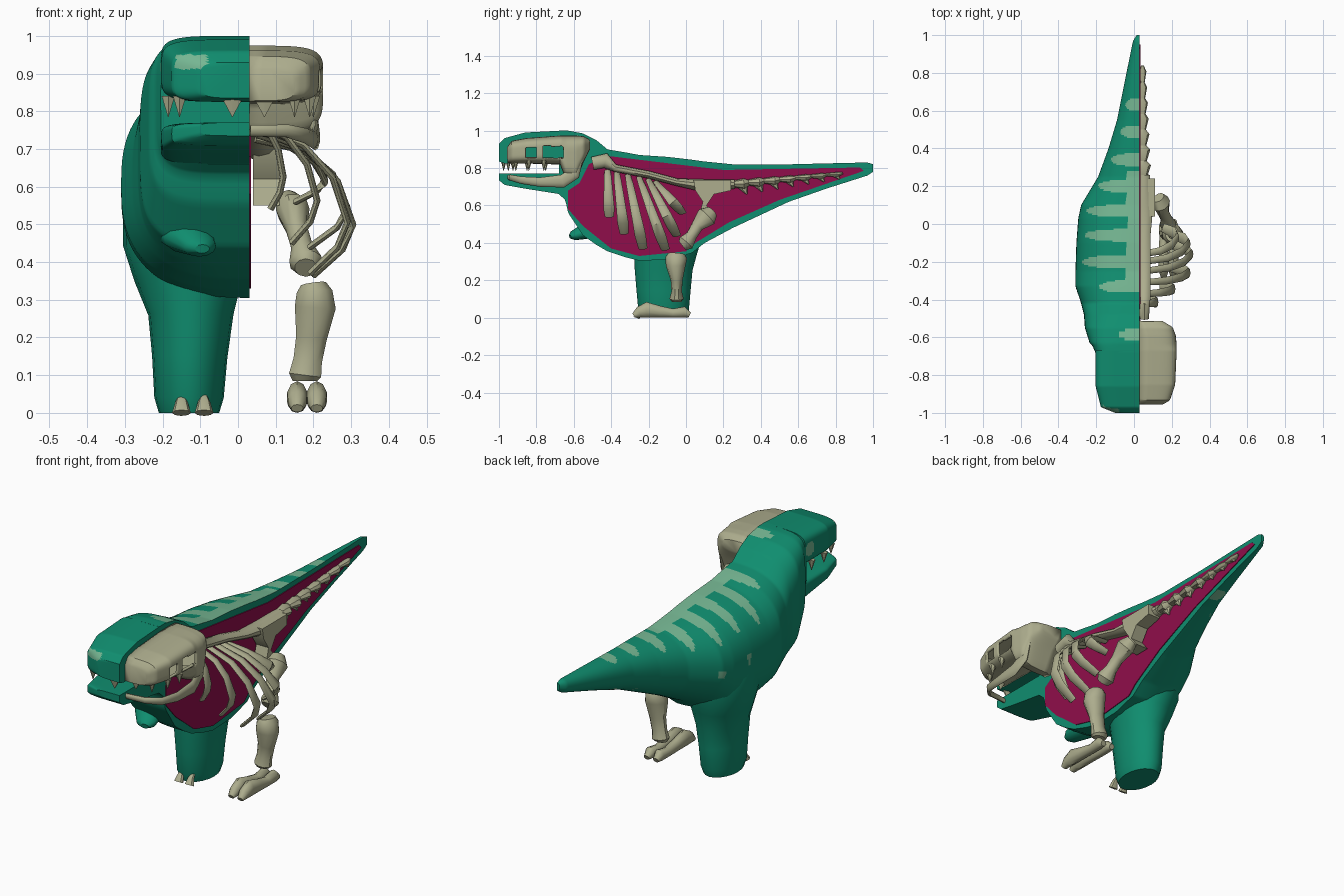
import bpy, bmesh, math
from mathutils import Vector

CUT = 0.03  # x of the plane that splits skin half and skeleton half


def material(name, rgb):
    m = bpy.data.materials.new(name)
    m.diffuse_color = (*rgb, 1)
    return m


GREEN = material("skin green", (0.005, 0.27, 0.16))
LIGHT = material("stripe green", (0.18, 0.47, 0.29))
FLESH = material("flesh magenta", (0.28, 0.004, 0.07))
BONE = material("bone", (0.42, 0.42, 0.27))


def finish(name, bm, mats):
    bmesh.ops.recalc_face_normals(bm, faces=bm.faces)
    me = bpy.data.meshes.new(name)
    bm.to_mesh(me)
    bm.free()
    for m in mats:
        me.materials.append(m)
    ob = bpy.data.objects.new(name, me)
    bpy.context.collection.objects.link(ob)
    return ob


def interp(table, v):
    for a, b in zip(table, table[1:]):
        if v <= b[0]:
            f = (v - a[0]) / (b[0] - a[0])
            return [p + (q - p) * f for p, q in zip(a, b)]
    return list(table[-1])


def half_loft(name, table, rows, side, mats, light=None, hole=None, cols=44, cap=True):
    """Half superellipse sections (y, top, bottom, width, exponent) lofted along y."""
    bm = bmesh.new()
    grid = []
    y0, y1 = table[0][0], table[-1][0]
    for i in range(rows + 1):
        y, zt, zb, w, e = interp(table, y0 + (y1 - y0) * i / rows)
        ring = []
        for j in range(cols + 1):
            t = math.pi * (j / cols - 0.5)
            c, s = max(math.cos(t), 0) ** e, abs(math.sin(t)) ** e
            z = (zt + zb) / 2 + (zt - zb) / 2 * math.copysign(s, math.sin(t))
            ring.append(bm.verts.new((CUT + side * w * (c if 0 < j < cols else 0), y, z)))
        grid.append(ring)
    for a, b in zip(grid, grid[1:]):
        for j in range(cols):
            f = bm.faces.new((a[j], a[j + 1], b[j + 1], b[j]))
            c = f.calc_center_median()
            if light and light(c):
                f.material_index = 1
            if hole and hole(c):
                bm.faces.remove(f)
        if cap:
            bm.faces.new((a[0], a[-1], b[-1], b[0]))
    bm.faces.new(grid[0])
    bm.faces.new(grid[-1])
    return finish(name, bm, mats)


def tube(name, pts, radii, mat=BONE, axis=(0, 1, 0), n=10):
    """Tube along points; each radius is (along axis, across axis)."""
    bm = bmesh.new()
    pts = [Vector(p) for p in pts]
    rings = []
    for i, p in enumerate(pts):
        t = (pts[min(i + 1, len(pts) - 1)] - pts[max(i - 1, 0)]).normalized()
        u = Vector(axis)
        u = (u - t * u.dot(t)).normalized()
        v = t.cross(u)
        a, b = radii[i]
        rings.append([bm.verts.new(p + u * a * math.cos(k * math.tau / n) + v * b * math.sin(k * math.tau / n))
                      for k in range(n)])
    for r, s in zip(rings, rings[1:]):
        for k in range(n):
            bm.faces.new((r[k], r[(k + 1) % n], s[(k + 1) % n], s[k]))
    bm.faces.new(rings[0])
    bm.faces.new(rings[-1])
    return finish(name, bm, [mat])


def plate(name, outline, x0, x1, mat):
    bm = bmesh.new()
    f = bm.faces.new([bm.verts.new((x0, y, z)) for y, z in outline])
    ext = bmesh.ops.extrude_face_region(bm, geom=[f])["geom"]
    bmesh.ops.translate(bm, vec=(x1 - x0, 0, 0), verts=[g for g in ext if isinstance(g, bmesh.types.BMVert)])
    return finish(name, bm, [mat])


# Painted stripes: (y, reach from the spine), plus flank spots
STRIPES = [(0.63, 0.075), (0.49, 0.10), (0.34, 0.15), (0.20, 0.22), (0.07, 0.28),
           (-0.06, 0.29), (-0.20, 0.31), (-0.33, 0.21), (-0.585, 0.10)]
SPOTS = [(-0.08, 0.62), (0.1, 0.6)]


def body_light(c):
    d = CUT - c.x
    if any((c.y - y) ** 2 + (c.z - z) ** 2 < 0.02 ** 2 for y, z in SPOTS):
        return True
    if c.z < 0.62:
        return False
    if d < 0.07 and -0.35 < c.y < 0.28:
        return True
    return any(d < r and abs(c.y - y) < 0.033 * (1 - (d / r) ** 4) ** 0.5 for y, r in STRIPES)


def head_light(c):
    nostril = c.y < -0.93 and -0.165 < c.x < -0.08 and 0.912 < c.z < 0.95
    eye = c.x < -0.15 and (c.y + 0.71) ** 2 + (c.z - 0.915) ** 2 < 0.035 ** 2
    return nostril or eye


# Skin half: neck, trunk and tail in one loft, then snout and jaw
skin = [GREEN, LIGHT]
half_loft("skin_body", [
    (-0.68, 1.0, 0.66, 0.235, 0.4), (-0.645, 1.0, 0.63, 0.25, 0.42), (-0.63, 1.0, 0.56, 0.265, 0.45),
    (-0.55, 0.985, 0.44, 0.29, 0.5), (-0.48, 0.95, 0.39, 0.295, 0.6), (-0.42, 0.90, 0.355, 0.31, 0.7),
    (-0.33, 0.885, 0.325, 0.34, 0.75), (-0.25, 0.87, 0.305, 0.34, 0.78), (-0.1, 0.86, 0.31, 0.335, 0.8),
    (0.03, 0.845, 0.345, 0.325, 0.85), (0.1, 0.835, 0.40, 0.31, 0.9), (0.25, 0.82, 0.48, 0.22, 0.9),
    (0.4, 0.82, 0.55, 0.165, 0.9), (0.55, 0.82, 0.62, 0.12, 0.9), (0.75, 0.825, 0.69, 0.08, 0.9),
    (0.97, 0.83, 0.76, 0.035, 0.9), (1.0, 0.82, 0.78, 0.015, 0.9)], 210, -1, skin, body_light)
half_loft("skin_snout", [
    (-1.0, 0.93, 0.835, 0.13, 0.4), (-0.97, 0.96, 0.825, 0.205, 0.4), (-0.86, 0.99, 0.825, 0.233, 0.4),
    (-0.67, 1.0, 0.825, 0.235, 0.4)], 60, -1, skin, head_light, cols=80)
half_loft("skin_jaw", [
    (-1.0, 0.77, 0.735, 0.13, 0.4), (-0.97, 0.77, 0.71, 0.205, 0.4), (-0.86, 0.77, 0.69, 0.233, 0.4),
    (-0.67, 0.77, 0.66, 0.235, 0.4)], 30, -1, skin)

# Skin leg and small arm
leg = [(0, -0.13, -0.12, 0.08, 0.12), (0.04, -0.13, -0.12, 0.092, 0.135), (0.15, -0.128, -0.12, 0.1, 0.145),
       (0.26, -0.125, -0.12, 0.113, 0.155), (0.36, -0.13, -0.11, 0.145, 0.17), (0.45, -0.14, -0.1, 0.165, 0.19),
       (0.6, -0.14, -0.1, 0.165, 0.19), (0.72, -0.12, -0.1, 0.12, 0.15)]
tube("skin_leg", [(x, y, z) for z, x, y, a, b in leg], [(b, a) for z, x, y, a, b in leg], GREEN, n=20)
tube("skin_arm", [(-0.17, -0.40, 0.53), (-0.13, -0.53, 0.465), (-0.10, -0.60, 0.44), (-0.095, -0.62, 0.435)],
     [(0.09, 0.1), (0.045, 0.07), (0.027, 0.045), (0.012, 0.02)], GREEN, axis=(0, 0, 1), n=12)

# Flesh inside the cut
plate("flesh_section", [
    (-0.63, 0.68), (-0.57, 0.72), (-0.52, 0.82), (-0.42, 0.865), (0.2, 0.79), (0.93, 0.803), (0.95, 0.785),
    (0.5, 0.63), (0.23, 0.51), (0.05, 0.40), (0.0, 0.355), (-0.25, 0.33), (-0.4, 0.37), (-0.55, 0.49),
    (-0.63, 0.58)], CUT - 0.002, CUT + 0.004, FLESH)

# Teeth and foot claws
for i, (x, y) in enumerate([(-0.015, -0.975), (-0.155, -0.95), (-0.185, -0.85), (-0.185, -0.75),
                            (0.07, -0.925), (0.15, -0.91), (0.19, -0.84), (0.2, -0.76)]):
    r = 0.035 if i in (0, 4) else 0.02
    tube(f"tooth_{i}", [(x, y, 0.84), (x, y, 0.785)], [(0.015, r), (0.001, 0.001)], n=6)
for i, x in enumerate((-0.15, -0.09)):
    tube(f"skin_claw_{i}", [(x, -0.225, 0.05), (x, -0.25, 0.03), (x, -0.265, 0)],
         [(0.006, 0.006), (0.012, 0.016), (0.018, 0.025)], n=8)


# Skull with eye and nostril openings
def skull_hole(c):
    eye = abs(c.y + 0.71) < 0.055 and abs(c.z - 0.885) < 0.032
    nose = abs(c.y + 0.83) < 0.03 and abs(c.z - 0.88) < 0.025
    return c.x > 0.12 and (eye or nose)


skull = half_loft("skull", [
    (-0.95, 0.91, 0.832, 0.12, 0.45), (-0.93, 0.94, 0.83, 0.155, 0.45), (-0.85, 0.955, 0.83, 0.182, 0.45),
    (-0.67, 0.968, 0.825, 0.19, 0.45), (-0.64, 0.968, 0.75, 0.19, 0.45), (-0.59, 0.968, 0.74, 0.185, 0.45),
    (-0.55, 0.965, 0.84, 0.17, 0.5), (-0.52, 0.95, 0.90, 0.12, 0.6)], 60, 1, [BONE], None, skull_hole, 60, False)
mod = skull.modifiers.new("thickness", "SOLIDIFY")
mod.thickness = 0.012
mod.offset = 0
tube("jaw_bone", [(0.032, -0.945, 0.748), (0.13, -0.935, 0.748), (0.18, -0.88, 0.735), (0.2, -0.78, 0.725),
                  (0.205, -0.66, 0.73), (0.2, -0.6, 0.77), (0.195, -0.57, 0.85)],
     [(0.016, 0.01), (0.018, 0.012), (0.02, 0.012), (0.025, 0.012), (0.035, 0.013), (0.035, 0.013), (0.02, 0.012)],
     axis=(0, -0.4, 1))

# Spine, pelvis and tail bones
tube("spine", [(0.055, -0.5, 0.825), (0.055, -0.43, 0.84), (0.055, -0.38, 0.80), (0.055, -0.2, 0.765),
               (0.055, -0.05, 0.725), (0.055, 0.1, 0.705), (0.055, 0.26, 0.715)],
     [(0.035, 0.025), (0.04, 0.03), (0.02, 0.035), (0.02, 0.035), (0.02, 0.035), (0.035, 0.05), (0.025, 0.03)],
     axis=(0, 0, 1))
plate("pelvis", [(0.04, 0.735), (0.24, 0.735), (0.24, 0.68), (0.15, 0.66), (0.11, 0.60), (0.15, 0.55),
                 (0.07, 0.55), (0.09, 0.62), (0.05, 0.68)], 0.04, 0.11, BONE)
for i in range(7):
    y, s = 0.25 + i * 0.083, 1 - i * 0.09
    z = 0.715 + 0.05 * i / 6
    tube(f"tail_bone_{i}", [(0.045, y, z), (0.045, y + 0.06, z), (0.045, y + 0.09, z + 0.008)],
         [(0.017 * s, 0.025 * s), (0.03 * s, 0.045 * s), (0.012 * s, 0.016 * s)], axis=(0, 0, 1), n=8)
    tube(f"tail_spike_{i}", [(0.05, y + 0.05, z), (0.05, y + 0.075, z - 0.055 * s)],
         [(0.035 * s, 0.018 * s), (0.003, 0.003)], n=6)

# Ribs: (top y, tip y, tip z, bulge)
RIBS = [(-0.42, -0.41, 0.54, 0.09), (-0.37, -0.33, 0.45, 0.18), (-0.31, -0.23, 0.37, 0.26),
        (-0.25, -0.11, 0.365, 0.275), (-0.2, -0.05, 0.44, 0.26), (-0.16, -0.02, 0.56, 0.2)]
for i, (ya, yb, zt, w) in enumerate(RIBS):
    za = 0.785 - 0.012 * i
    prof = [(0.08, 0), (0.55, 0.13), (0.85, 0.35), (1.0, 0.65), (0.9, 0.82), (0.62, 1)]
    tube(f"rib_{i}", [(CUT + w * f, ya + (yb - ya) * g, za + (zt - za) * g) for f, g in prof],
         [(a, 0.009) for a in (0.016, 0.02, 0.023, 0.027, 0.03, 0.024)], n=8)

# Leg bones and two-toed foot
tube("thigh_bone", [(0.13, 0.14, 0.565), (0.145, 0.11, 0.54), (0.155, 0.06, 0.49), (0.17, 0.03, 0.44),
                    (0.18, 0.0, 0.40), (0.18, -0.02, 0.385)],
     [(0.035, 0.03), (0.058, 0.045), (0.033, 0.03), (0.03, 0.03), (0.045, 0.045), (0.03, 0.03)])
tube("shin_bone", [(0.2, -0.05, 0.342), (0.203, -0.052, 0.32), (0.205, -0.055, 0.28), (0.195, -0.05, 0.2),
                   (0.185, -0.05, 0.14), (0.178, -0.05, 0.1), (0.178, -0.05, 0.085)],
     [(0.045, 0.035), (0.058, 0.05), (0.053, 0.057), (0.032, 0.043), (0.028, 0.04), (0.038, 0.045), (0.025, 0.035)])
for i, x in enumerate((0.157, 0.209)):
    tube(f"toe_bone_{i}", [(x, -0.28, 0.012), (x, -0.25, 0.03), (x, -0.21, 0.042), (x, -0.14, 0.032),
                           (x, -0.07, 0.024), (x, -0.01, 0.03), (x, 0.02, 0.015)],
         [(0.012, 0.016), (0.03, 0.026), (0.042, 0.028), (0.031, 0.026), (0.024, 0.024), (0.03, 0.026), (0.014, 0.015)],
         axis=(0, 0, 1))

# Smooth shading with crisp edges
for ob in bpy.context.collection.objects:
    ob.select_set(True)
    bpy.context.view_layer.objects.active = ob
bpy.ops.object.shade_smooth_by_angle(angle=math.radians(40))
